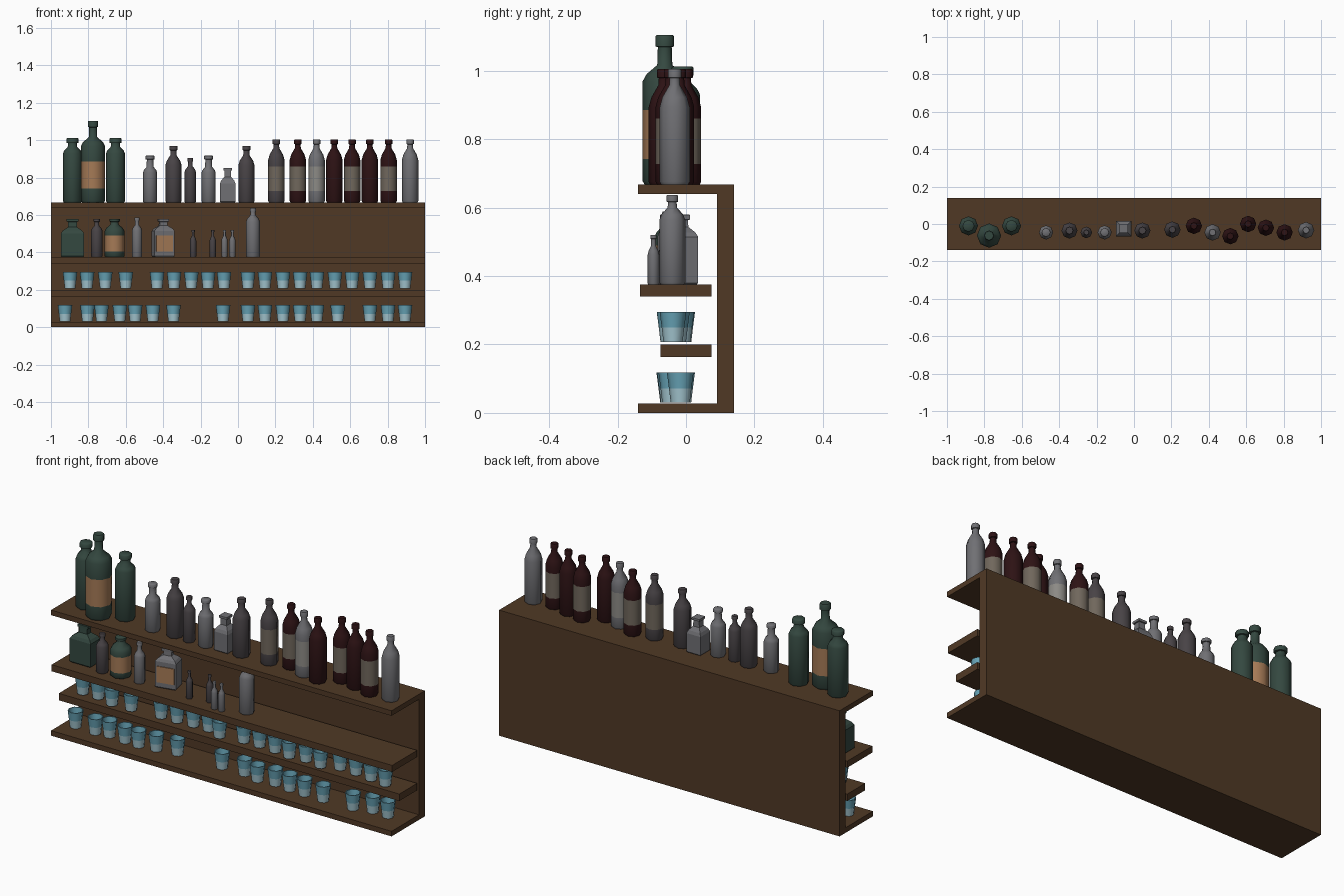
import bpy, bmesh, math, random
from mathutils import Matrix

random.seed(4)
if "Cube" in bpy.data.objects:
    bpy.data.objects.remove(bpy.data.objects["Cube"])


def material(name, *rgb):
    # 8-bit display colour converted to linear
    col = [((c / 255 + 0.055) / 1.055) ** 2.4 for c in rgb] + [1]
    m = bpy.data.materials.new(name)
    m.use_nodes = True
    m.diffuse_color = col
    m.node_tree.nodes["Principled BSDF"].inputs["Base Color"].default_value = col
    return m


WOOD = material("brown wood", 80, 57, 37)
GREEN = material("green glass", 52, 72, 64)
TAN = material("tan label", 165, 122, 86)
GREY = material("grey glass", 112, 112, 116)
DARK = material("dark grey glass", 72, 67, 70)
RED = material("dark red glass", 45, 18, 20)
BEIGE = material("beige label", 112, 103, 92)
PALE = material("pale label", 140, 138, 133)
TEAL = material("teal glass", 104, 165, 184)
CLEAR = material("light blue glass", 165, 200, 210)


def finish(name, bm, mats, loc=(0, 0, 0), turn=0, smooth=False):
    bmesh.ops.recalc_face_normals(bm, faces=bm.faces)
    me = bpy.data.meshes.new(name)
    bm.to_mesh(me)
    bm.free()
    for m in mats:
        me.materials.append(m)
    ob = bpy.data.objects.new(name, me)
    ob.location = loc
    ob.rotation_euler.z = turn
    bpy.context.collection.objects.link(ob)
    if smooth:
        bpy.ops.object.select_all(action='DESELECT')
        ob.select_set(True)
        bpy.context.view_layer.objects.active = ob
        bpy.ops.object.shade_smooth_by_angle(angle=math.radians(47))
    return ob


def box(name, mat, x0, x1, y0, y1, z0, z1, loc=(0, 0, 0), turn=0):
    bm = bmesh.new()
    size = Matrix.Diagonal((x1 - x0, y1 - y0, z1 - z0, 1))
    mid = Matrix.Translation(((x0 + x1) / 2, (y0 + y1) / 2, (z0 + z1) / 2))
    bmesh.ops.create_cube(bm, size=1, matrix=mid @ size)
    return finish(name, bm, [mat], loc, turn)


def lathe(name, profile, mats, loc, band=None, sides=8, depth=1, turn=0):
    """Spin (radius, height) points; faces with centre inside band get slot 1."""
    bm = bmesh.new()
    square = sides == 4
    k, phase = (math.sqrt(2), math.pi / 4) if square else (1, 0)
    rings = []
    for r, z in profile:
        angles = [phase + math.tau * i / sides for i in range(sides)]
        rings.append([bm.verts.new((k * r * math.cos(a), k * r * depth * math.sin(a), z))
                      for a in angles])
    for low, high in zip(rings, rings[1:]):
        for i in range(sides):
            j = (i + 1) % sides
            f = bm.faces.new((low[i], low[j], high[j], high[i]))
            mid = f.calc_center_median().z
            if band and band[0] < mid < band[1]:
                f.material_index = 1
    bm.faces.new(rings[0][::-1])
    bm.faces.new(rings[-1])
    return finish(name, bm, mats, loc, turn, not square)


def bottle(name, x, y, z, r, h, body, shoulder, neck, mat, label=None, band=None, **kw):
    """Heights are fractions of h; neck is the neck radius as a fraction of r."""
    n = neck * r
    pts = [(r * 0.9, 0), (r, 0.025 * h)]
    if band:
        pts += [(r, band[0] * h), (r, band[1] * h)]
    pts += [(r, body * h), ((r * 0.72 + n * 0.28), (body * 0.55 + shoulder * 0.45) * h),
            (n, shoulder * h), (n * 0.92, 0.92 * h), (n * 1.25, 0.925 * h),
            (n * 1.25, 0.99 * h), (n * 1.1, h)]
    limits = (band[0] * h, band[1] * h) if band else None
    return lathe(name, pts, [mat, label or mat], (x, y, z), limits, **kw)


# Shelving
box("back_panel", WOOD, -1, 1, 0.09, 0.14, 0, 0.667)
box("top_shelf", WOOD, -1, 1, -0.14, 0.09, 0.64, 0.667)
box("bottle_shelf", WOOD, -1, 1, -0.135, 0.075, 0.34, 0.375)
box("glass_shelf", WOOD, -1, 1, -0.075, 0.075, 0.163, 0.2)
box("bottom_shelf", WOOD, -1, 1, -0.14, 0.09, 0, 0.027)

TOP, MID = 0.667, 0.375

# Large green bottles
for x in (-0.885, -0.655):
    bottle("green_bottle", x, -0.01, TOP, 0.051, 0.345, 0.76, 0.86, 0.5, GREEN)
bottle("large_green_bottle", -0.775, -0.062, TOP, 0.065, 0.437, 0.69, 0.8, 0.34,
       GREEN, TAN, (0.17, 0.5))

# Small spirit bottles
for x in (-0.47, -0.157):
    bottle("grey_spirit_bottle", x, -0.045, TOP, 0.038, 0.25, 0.64, 0.76, 0.5, GREY)
for x in (-0.345, 0.045):
    bottle("dark_bottle", x, -0.035, TOP, 0.043, 0.303, 0.66, 0.83, 0.4, DARK)
bottle("small_dark_bottle", -0.255, -0.045, TOP, 0.031, 0.237, 0.68, 0.82, 0.4, DARK)
bottle("square_grey_bottle", -0.055, -0.025, TOP, 0.041, 0.185, 0.55, 0.74, 0.45,
       GREY, sides=4)

# Wine bottles
wines = [(0.205, -0.03, DARK, BEIGE), (0.32, -0.01, RED, BEIGE), (0.42, -0.045, GREY, PALE),
         (0.515, -0.065, RED, None), (0.61, 0, RED, BEIGE), (0.705, -0.02, RED, None),
         (0.805, -0.045, RED, BEIGE), (0.92, -0.033, GREY, None)]
for x, y, glass, label in wines:
    bottle("wine_bottle", x, y, TOP, 0.044, 0.338, 0.67, 0.86, 0.36, glass, label,
           (0.18, 0.57) if label else None)

# Flasks on the bottle shelf
bottle("green_flask", -0.885, -0.02, MID, 0.062, 0.205, 0.62, 0.78, 0.4, GREEN,
       sides=4, depth=0.65)
bottle("labelled_green_flask", -0.66, -0.04, MID, 0.053, 0.205, 0.68, 0.85, 0.42,
       GREEN, TAN, (0.15, 0.56))
tilt = math.radians(12)
bottle("grey_flask", -0.4, -0.012, MID, 0.055, 0.205, 0.68, 0.82, 0.4, GREY,
       sides=4, depth=0.67, turn=tilt)
box("grey_flask_label", TAN, -0.046, 0.046, -0.041, -0.035, 0.03, 0.115,
    (-0.4, -0.012, MID), tilt)

# Slim bottles on the bottle shelf
bottle("slim_dark_bottle", -0.755, -0.06, MID, 0.031, 0.205, 0.68, 0.82, 0.42, DARK)
bottle("slim_grey_bottle", -0.54, -0.055, MID, 0.028, 0.213, 0.66, 0.8, 0.42, GREY)
bottle("tall_grey_bottle", 0.08, -0.04, MID, 0.038, 0.262, 0.72, 0.86, 0.36, GREY)
for x, y, mat in [(-0.24, -0.065, DARK), (-0.135, -0.045, DARK),
                  (-0.072, -0.095, GREY), (-0.03, -0.095, GREY)]:
    bottle("tiny_bottle", x, y, MID, 0.017, 0.145, 0.6, 0.78, 0.42, mat)

# Tumblers: two-tone wall, hollow inside
tumbler = [(0.028, 0), (0.033, 0.042), (0.039, 0.088), (0.035, 0.088), (0.031, 0.05)]
low_row = [-0.925, -0.805, -0.73, -0.632, -0.55, -0.455, -0.345, -0.08, 0.053, 0.144,
           0.24, 0.332, 0.422, 0.533, 0.705, 0.802, 0.893]
high_row = [-0.898, -0.807, -0.71, -0.6, -0.433, -0.342, -0.25, -0.16, -0.075, 0.053,
            0.144, 0.24, 0.332, 0.422, 0.518, 0.61, 0.705, 0.802, 0.893]
for row, z in ((low_row, 0.03), (high_row, 0.207)):
    for x in row:
        lathe("tumbler", tumbler, [TEAL, CLEAR], (x, random.uniform(-0.05, -0.01), z),
              (0.01, 0.03))
